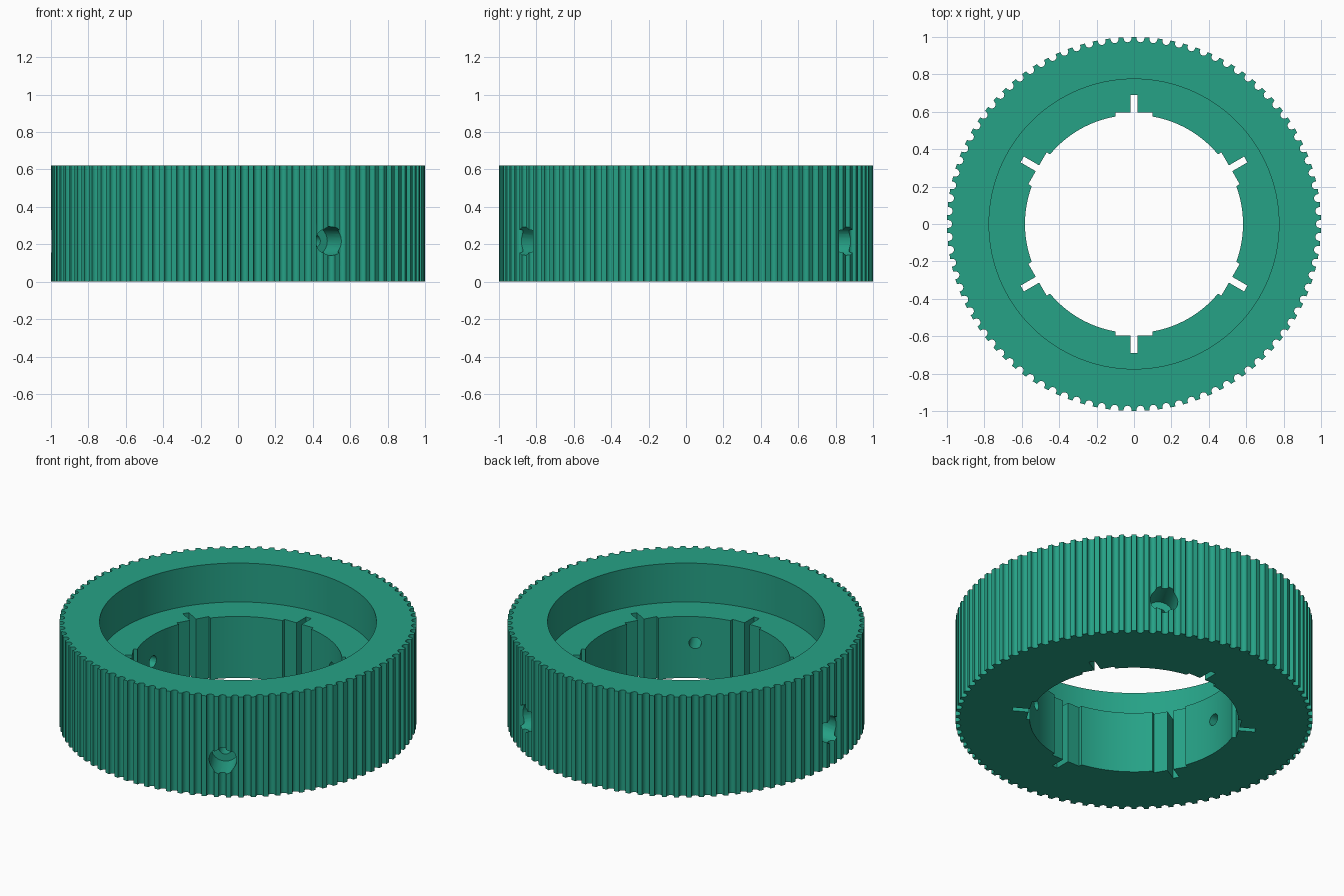
import bpy, math
from mathutils import Matrix, Vector

if "Cube" in bpy.data.objects:
    bpy.data.objects.remove(bpy.data.objects["Cube"])

HEIGHT, FLOOR = 0.62, 0.38
TEETH = 90

green = bpy.data.materials.new("teal green")
green.diffuse_color = (0.019, 0.36, 0.24, 1)
green.use_nodes = True
green.node_tree.nodes["Principled BSDF"].inputs["Base Color"].default_value = green.diffuse_color


def prism(name, outline, z0, z1):
    """Closed solid from a flat outline, extruded along z."""
    n = len(outline)
    verts = [(x, y, z0) for x, y in outline] + [(x, y, z1) for x, y in outline]
    faces = [tuple(reversed(range(n))), tuple(range(n, 2 * n))]
    faces += [(i, (i + 1) % n, n + (i + 1) % n, n + i) for i in range(n)]
    mesh = bpy.data.meshes.new(name)
    mesh.from_pydata(verts, [], faces)
    mesh.materials.append(green)
    obj = bpy.data.objects.new(name, mesh)
    bpy.context.collection.objects.link(obj)
    return obj


def circle(radius, sides):
    return [(radius * math.cos(2 * math.pi * i / sides),
             radius * math.sin(2 * math.pi * i / sides)) for i in range(sides)]


def radial_box(name, r0, r1, half, angle):
    """Full-height upright box pointing outward at an angle."""
    box = prism(name, [(r0, -half), (r1, -half), (r1, half), (r0, half)], -0.1, HEIGHT + 0.1)
    box.data.transform(Matrix.Rotation(angle, 4, 'Z'))
    return box


def radial_hole(name, radius, r0, r1, z, angle):
    """Round cutter lying flat and pointing outward at an angle."""
    hole = prism(name, circle(radius, 24), r0, r1)
    hole.data.transform(Matrix.Rotation(angle, 4, 'Z') @ Matrix.Translation((0, 0, z))
                        @ Matrix.Rotation(math.pi / 2, 4, 'Y'))
    return hole


# Toothed rim outline: a round-bottomed groove at each pitch
outline = []
for i in range(TEETH):
    turn = Matrix.Rotation(2 * math.pi * i / TEETH, 2)
    groove = [(0.9998, -0.021)]
    for k in range(9):
        a = -math.pi / 2 + math.pi * k / 8
        groove.append((0.994 - 0.022 * math.cos(a), 0.021 * math.sin(a)))
    groove.append((0.9998, 0.021))
    outline += [tuple(turn @ Vector(p)) for p in groove]
pulley = prism("toothed_ring", outline, 0, HEIGHT)

# Through bore and the wide recess in the top
cutters = [prism("bore_cutter", circle(0.583, 120), -0.1, HEIGHT + 0.1),
           prism("recess_cutter", circle(0.775, 120), FLOOR, HEIGHT + 0.1)]

# Six shallow flats in the bore, each with a narrow slot
for i in range(6):
    a = math.radians(30 + 60 * i)
    cutters.append(radial_box("flat_cutter", 0.45, 0.596, 0.098, a))
    cutters.append(radial_box("slot_cutter", 0.45, 0.69, 0.018, a))

# Three stepped screw holes through the wall
for deg in (60, 180, 300):
    a = math.radians(deg)
    cutters.append(radial_hole("screw_head_cutter", 0.078, 0.82, 1.1, 0.217, a))
    cutters.append(radial_hole("screw_shaft_cutter", 0.035, 0.45, 0.9, 0.217, a))

for c in cutters:
    c.hide_render = True
    mod = pulley.modifiers.new(c.name, 'BOOLEAN')
    mod.operation = 'DIFFERENCE'
    mod.solver = 'EXACT'
    mod.object = c

# Bake the cuts and clear away the cutters
deps = bpy.context.evaluated_depsgraph_get()
baked = bpy.data.meshes.new_from_object(pulley.evaluated_get(deps))
pulley.modifiers.clear()
pulley.data = baked
baked.materials.clear()
baked.materials.append(green)
for p in baked.polygons:
    p.material_index = 0
for c in cutters:
    bpy.data.objects.remove(c)

bpy.ops.object.select_all(action='DESELECT')
pulley.select_set(True)
bpy.context.view_layer.objects.active = pulley
bpy.ops.object.shade_smooth_by_angle(angle=math.radians(30))
